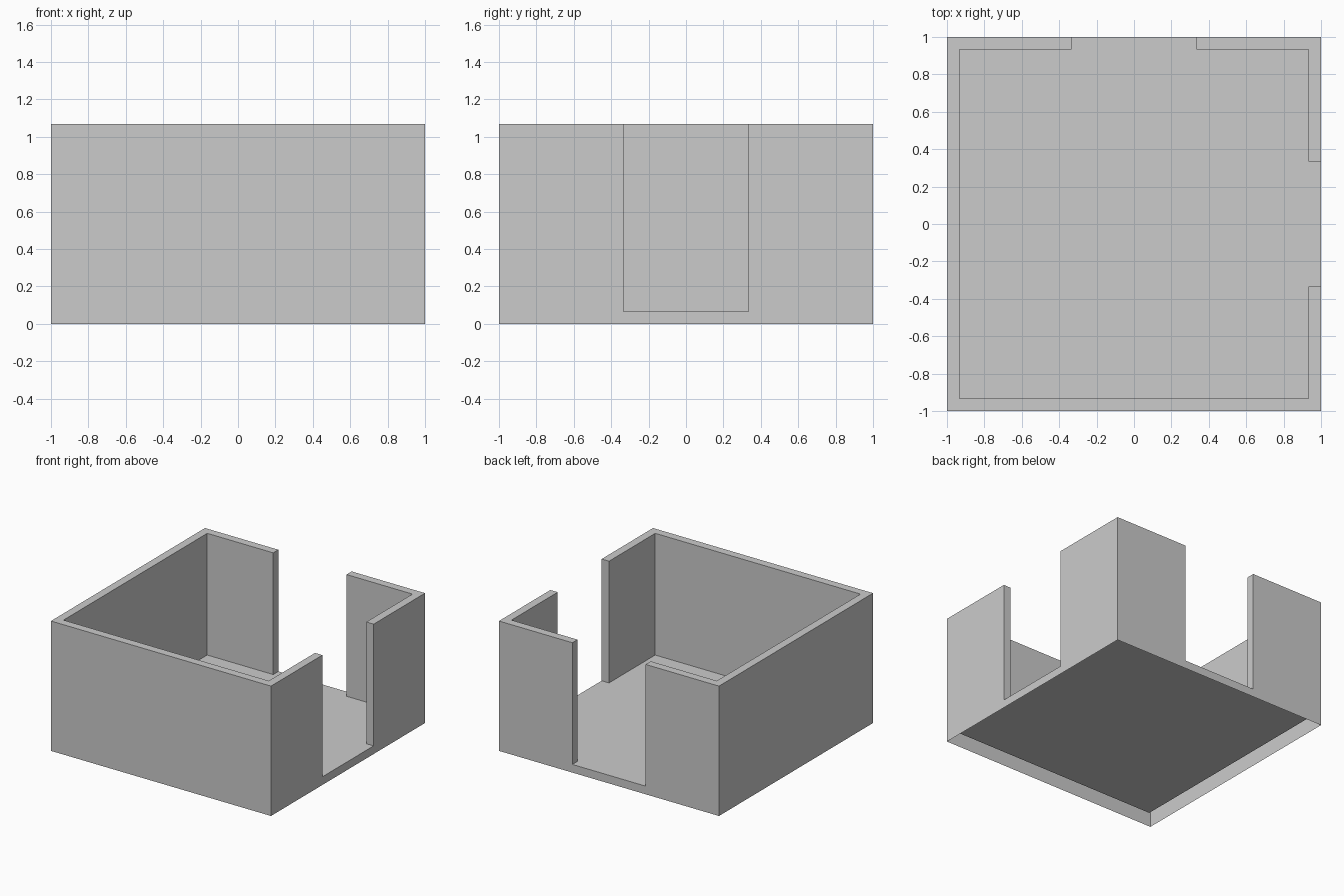
import bpy
import bmesh

if "Cube" in bpy.data.objects:
    bpy.data.objects.remove(bpy.data.objects["Cube"])

# Plan grid lines: outer edge, inner wall face, doorway sides (mirrored)
LINES = [-1.0, -0.933, -0.333, 0.333, 0.933, 1.0]
FLOOR, TOP = 0.067, 1.067
N = len(LINES) - 1


def height(i, j):
    """Height of a plan cell: outside, floor/doorway, or wall."""
    if not (0 <= i < N and 0 <= j < N):
        return 0.0
    inside = 0 < i < N - 1 and 0 < j < N - 1
    doorway = (i, j) in {(N - 1, 2), (2, N - 1)}  # right and back openings
    return FLOOR if inside or doorway else TOP


bm = bmesh.new()


def quad(points):
    bm.faces.new([bm.verts.new(p) for p in points])


for i in range(N):
    for j in range(N):
        x0, x1, y0, y1 = LINES[i], LINES[i + 1], LINES[j], LINES[j + 1]
        h = height(i, j)
        # Floor or wall top
        quad([(x0, y0, h), (x1, y0, h), (x1, y1, h), (x0, y1, h)])
        # Vertical sides wherever the neighbouring cell is lower
        sides = [(1, 0, (x1, y0), (x1, y1)), (-1, 0, (x0, y1), (x0, y0)),
                 (0, 1, (x1, y1), (x0, y1)), (0, -1, (x0, y0), (x1, y0))]
        for dx, dy, a, b in sides:
            low = height(i + dx, j + dy)
            for z0, z1 in ((0.0, FLOOR), (FLOOR, TOP)):
                if low <= z0 and z1 <= h:
                    quad([(*a, z0), (*b, z0), (*b, z1), (*a, z1)])

# Weld and merge coplanar faces; the underside stays open as a hollow shell
bmesh.ops.remove_doubles(bm, verts=bm.verts, dist=0.0001)
bmesh.ops.dissolve_limit(bm, angle_limit=0.01, verts=bm.verts, edges=bm.edges)

mesh = bpy.data.meshes.new("room_shell")
bm.to_mesh(mesh)
bm.free()
room = bpy.data.objects.new("room_shell", mesh)
bpy.context.collection.objects.link(room)
